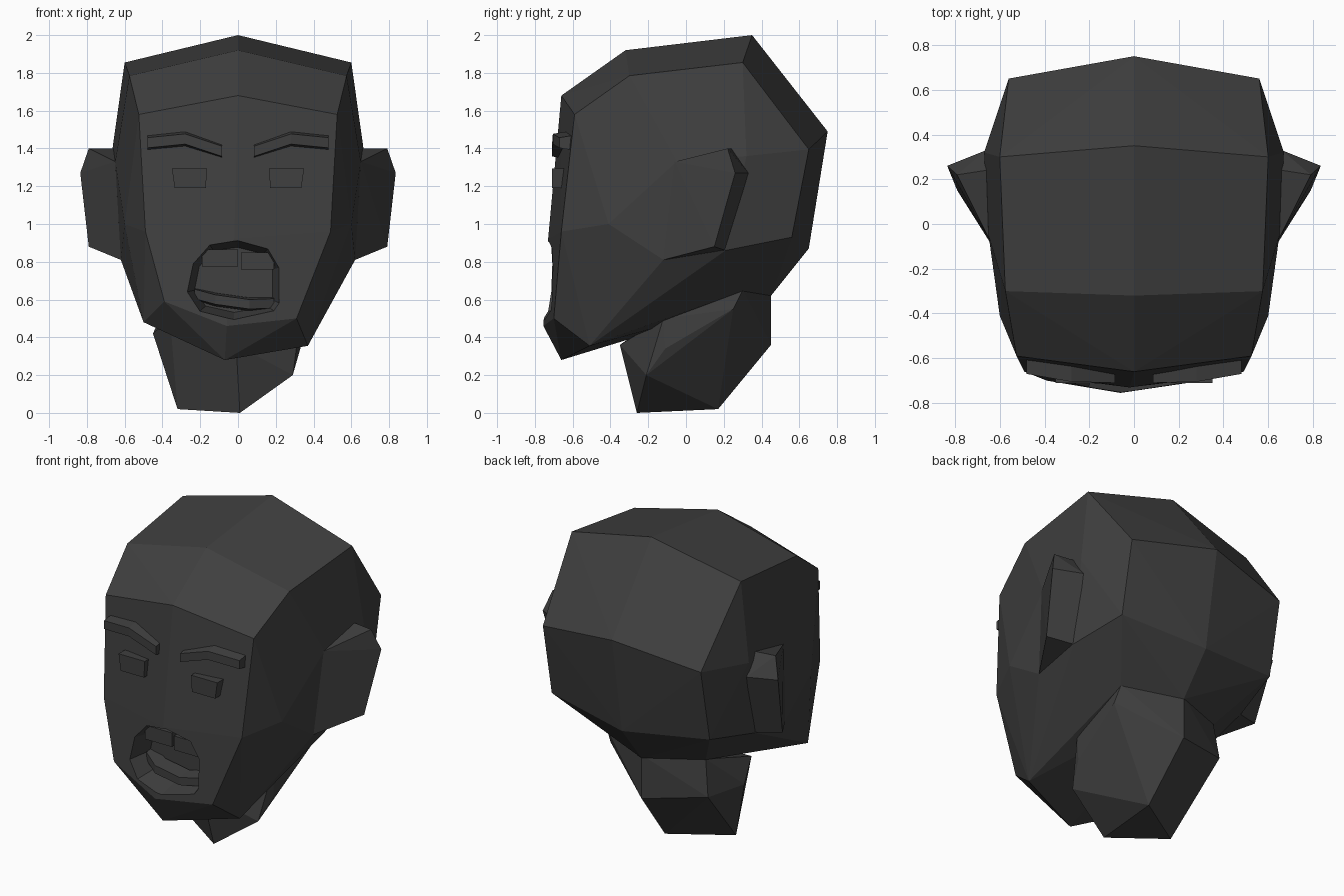
import bpy, bmesh, math
from mathutils import Vector

if "Cube" in bpy.data.objects:
    bpy.data.objects.remove(bpy.data.objects["Cube"])

mat = bpy.data.materials.new("dark_grey")
mat.diffuse_color = (0.05, 0.05, 0.05, 1)
mat.use_nodes = True
mat.node_tree.nodes["Principled BSDF"].inputs["Base Color"].default_value = mat.diffuse_color


def finish(name, bm):
    bmesh.ops.recalc_face_normals(bm, faces=bm.faces)
    me = bpy.data.meshes.new(name)
    bm.to_mesh(me)
    bm.free()
    me.materials.append(mat)
    ob = bpy.data.objects.new(name, me)
    bpy.context.collection.objects.link(ob)
    return ob


def flip(points):
    return [(-x, y, z) for x, y, z in points]


def hull(name, points):
    """Faceted solid wrapped around a few corner points."""
    bm = bmesh.new()
    for p in points:
        bm.verts.new(p)
    bmesh.ops.convex_hull(bm, input=bm.verts[:])
    loose = [v for v in bm.verts if not v.link_faces]
    bmesh.ops.delete(bm, geom=loose, context='VERTS')
    bmesh.ops.dissolve_limit(bm, angle_limit=math.radians(1.5),
                             verts=bm.verts[:], edges=bm.edges[:])
    return finish(name, bm)


def bar(name, sections, half, depth, slope=0.02):
    """Bent bar: sections are (x, y, z) of the front middle, tapered to the front."""
    bm = bmesh.new()
    rings = []
    for x, y, z in sections:
        rings.append([bm.verts.new(c) for c in (
            (x, y, z - half + slope), (x, y, z + half - slope),
            (x, y + depth, z + half), (x, y + depth, z - half))])
    for a, b in zip(rings, rings[1:]):
        for i in range(4):
            j = (i + 1) % 4
            bm.faces.new((a[i], a[j], b[j], b[i]))
    bm.faces.new(rings[0])
    bm.faces.new(rings[-1])
    return finish(name, bm)


# head: centre profile, mirrored sides, and a jaw swung to one side
centre = [(0, -0.66, 1.68), (0, -0.32, 1.92), (0, 0.35, 2.0), (0, 0.75, 1.49),
          (0, 0.65, 0.87), (0, 0.45, 0.62), (-0.02, -0.73, 0.92)]
side = [(0.525, -0.59, 1.58), (0.575, -0.30, 1.785), (0.60, 0.30, 1.855),
        (0.56, 0.65, 1.395), (0.56, 0.56, 0.93), (0.65, -0.05, 1.33),
        (0.67, 0.32, 1.36), (0.635, 0.21, 0.86), (0.62, -0.12, 0.81),
        (0.60, -0.41, 1.0), (0.49, -0.66, 0.96), (0.35, 0.30, 0.645)]
jaw = [(-0.39, -0.70, 0.59), (-0.06, -0.755, 0.46), (0.31, -0.70, 0.50),
       (-0.50, -0.52, 0.48), (-0.07, -0.66, 0.28), (0.37, -0.51, 0.355)]
head = hull("head", centre + side + flip(side) + jaw)

# open mouth cut into the face
lips = [(-0.27, 0.64), (-0.24, 0.79), (-0.15, 0.89), (0, 0.91), (0.16, 0.87),
        (0.22, 0.77), (0.22, 0.58), (0.19, 0.54), (-0.02, 0.50), (-0.20, 0.54)]
mx, mz = -0.02, 0.70
cutter = hull("mouth_cutter", [(mx + (x - mx) * s, y, mz + (z - mz) * s)
                               for y, s in ((-0.92, 1.2), (-0.56, 0.84)) for x, z in lips])
cutter.hide_render = True
cutter.hide_viewport = True
cut = head.modifiers.new("mouth", 'BOOLEAN')
cut.operation = 'DIFFERENCE'
cut.solver = 'EXACT'
cut.object = cutter

# upper teeth and lower gum
for name, x0, x1, z0 in (("tooth_left", -0.19, 0.0, 0.775), ("tooth_right", 0.015, 0.19, 0.76)):
    hull(name, [(x, y, z) for x in (x0, x1) for y in (-0.67, -0.53) for z in (z0, z0 + 0.09)])
bar("lower_gum", [(-0.23, -0.60, 0.63), (-0.12, -0.67, 0.60), (0.06, -0.68, 0.575),
                  (0.19, -0.62, 0.58)], 0.035, 0.10, 0.01)

# neck: slanting, cut off at an angle
hull("neck", [(-0.01, -0.35, 0.36), (0.01, -0.26, 0), (0.29, -0.21, 0.20),
              (0.33, -0.11, 0.34), (0.36, 0.25, 0.55), (0.35, 0.30, 0.65),
              (0, 0.45, 0.36), (0, 0.45, 0.64), (-0.38, 0.32, 0.42),
              (-0.35, 0.30, 0.65), (-0.45, 0.05, 0.42), (0.03, 0.17, 0.02),
              (-0.32, -0.05, 0.02), (-0.36, -0.15, 0.50), (0.33, -0.12, 0.50)])

# ears, brows and eyes on both sides
ear = [(0.65, -0.06, 1.33), (0.62, -0.12, 0.81), (0.66, 0.24, 1.40), (0.66, 0.33, 1.27),
       (0.62, 0.21, 0.86), (0.79, 0.22, 1.40), (0.835, 0.26, 1.27), (0.79, 0.15, 0.88)]
eye = [(x, y, z) for y in (-0.71, -0.60)
       for x, z in ((0.165, 1.295), (0.35, 1.295), (0.335, 1.19), (0.17, 1.19))]
brow = [(0.085, -0.71, 1.385), (0.28, -0.705, 1.45), (0.48, -0.67, 1.43)]
for tag, m in (("right", lambda p: p), ("left", flip)):
    hull("ear_" + tag, m(ear))
    hull("eye_" + tag, m(eye))
    bar("brow_" + tag, m(brow), 0.042, 0.09, 0.015)
